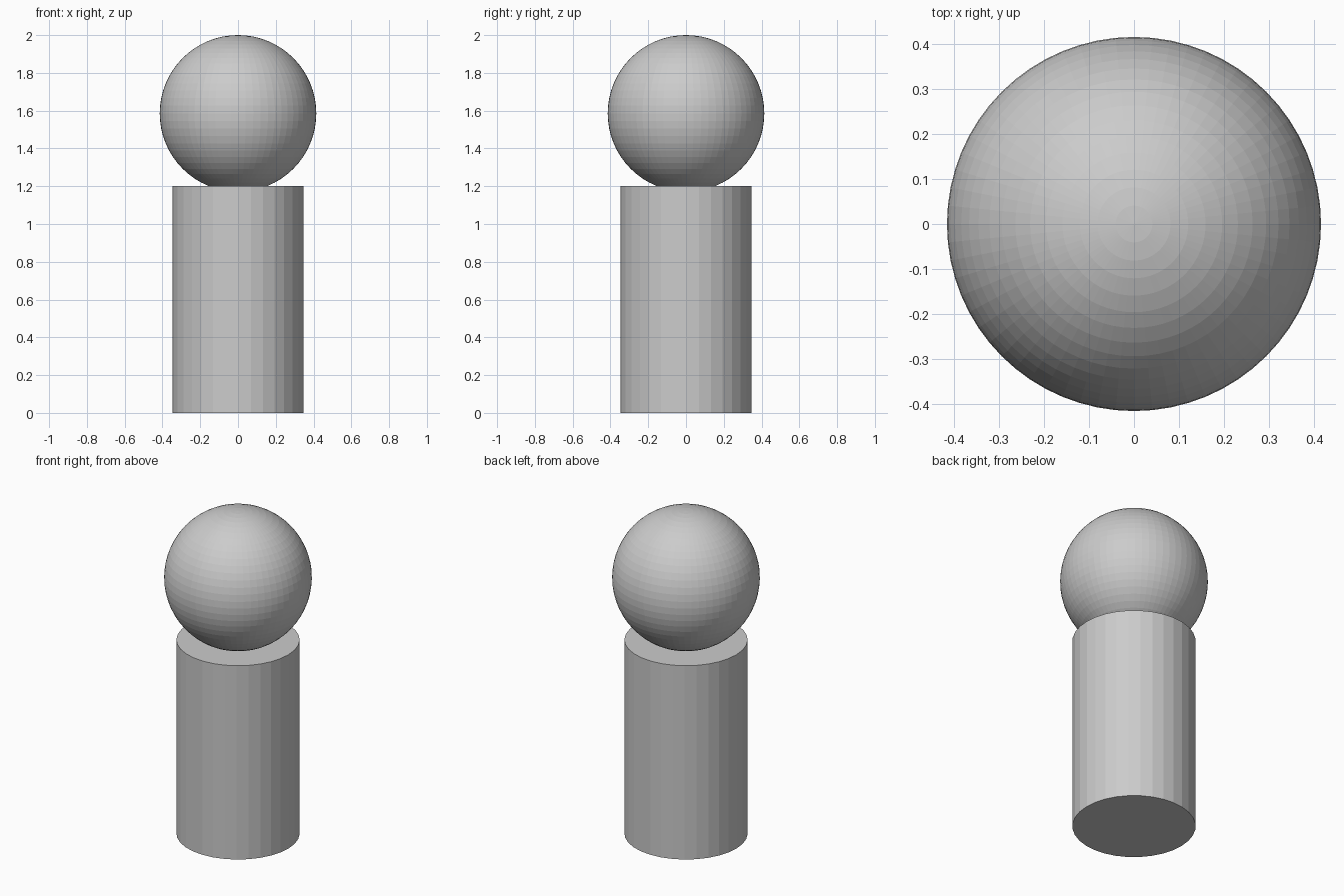
import bpy

if "Cube" in bpy.data.objects:
    bpy.data.objects.remove(bpy.data.objects["Cube"])

BODY_R, BODY_H = 0.346, 1.2
HEAD_R = 0.4145

# Cylindrical body standing on the ground
bpy.ops.mesh.primitive_cylinder_add(vertices=32, radius=BODY_R, depth=BODY_H,
                                    location=(0, 0, BODY_H / 2))
bpy.context.object.name = "body"

# Round head, slightly sunk into the top of the body
bpy.ops.mesh.primitive_uv_sphere_add(segments=64, ring_count=32, radius=HEAD_R,
                                     location=(0, 0, 2 - HEAD_R))
bpy.context.object.name = "head"
